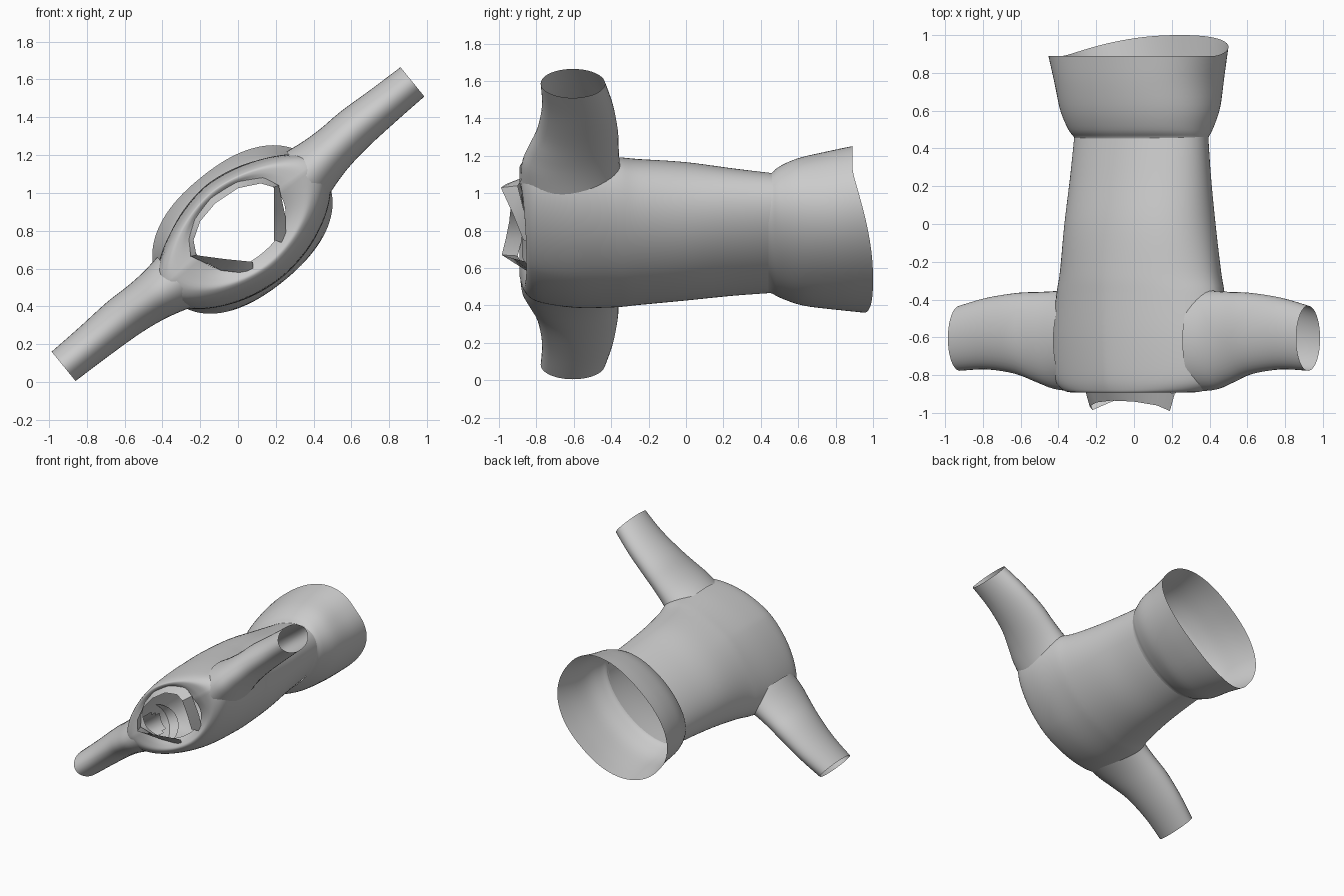
import bpy, bmesh, math
from mathutils import Vector

if "Cube" in bpy.data.objects:
    bpy.data.objects.remove(bpy.data.objects["Cube"])

# Garment axes: U runs along the sleeves, V through chest thickness, Y neck to hem
ANG = math.radians(39.2)
U = Vector((math.cos(ANG), 0, math.sin(ANG)))
V = Vector((-math.sin(ANG), 0, math.cos(ANG)))
Y = Vector((0, 1, 0))
CENTRE = Vector((0, 0, 0.835))


def pt(u, v, y):
    return CENTRE + U * u + V * v + Y * y


def spline(keys, steps):
    """Catmull-Rom through tuples of parameters."""
    out = []
    for i in range(len(keys) - 1):
        p0, p1 = keys[max(i - 1, 0)], keys[i]
        p2, p3 = keys[i + 1], keys[min(i + 2, len(keys) - 1)]
        for s in range(steps):
            t = s / steps
            out.append(tuple(0.5 * (2 * b + (c - a) * t + (2 * a - 5 * b + 4 * c - d) * t * t
                                    + (3 * b - a - 3 * c + d) * t ** 3)
                             for a, b, c, d in zip(p0, p1, p2, p3)))
    out.append(keys[-1])
    return out


def sup(t, n):
    c, s = math.cos(t), math.sin(t)
    return (math.copysign(abs(c) ** (2 / n), c), math.copysign(abs(s) ** (2 / n), s))


def strip_mesh(name, rows, closed=True, drop=None):
    """Skin a grid of points as one open cloth surface."""
    bm = bmesh.new()
    grid = [[bm.verts.new(p) for p in row] for row in rows]
    n = len(rows[0])
    for a, b in zip(grid, grid[1:]):
        for j in range(n if closed else n - 1):
            k = (j + 1) % n
            bm.faces.new((a[j], a[k], b[k], b[j]))
    if drop:
        bad = [f for f in bm.faces if drop(f.calc_center_median())]
        bmesh.ops.delete(bm, geom=bad, context='FACES')
    bmesh.ops.recalc_face_normals(bm, faces=bm.faces)
    me = bpy.data.meshes.new(name)
    bm.to_mesh(me)
    bm.free()
    ob = bpy.data.objects.new(name, me)
    bpy.context.collection.objects.link(ob)
    bpy.ops.object.select_all(action='DESELECT')
    ob.select_set(True)
    bpy.context.view_layer.objects.active = ob
    bpy.ops.object.shade_smooth_by_angle(angle=math.radians(40))
    return ob


def body_rows(keys, steps, sides=96, hem=0.0, neck=0.0):
    """keys: y, half width, depth offset, depth and squareness of +v side, then of -v side"""
    rings = spline(keys, steps)
    y0, y1 = keys[0][0], keys[-1][0]
    rows = []
    for i, (y, a, vc, bp, n_p, bn, n_n) in enumerate(rings):
        k = max(0, (y - y0) / (y1 - y0))
        kn = max(0, 1 - i / (3.5 * steps))
        row = []
        for j in range(sides):
            t = 2 * math.pi * j / sides
            up = math.sin(t) >= 0
            c, s = sup(t, n_p if up else n_n)
            low = max(0, -math.sin(t))
            row.append(pt(a * c, vc + (bp if up else bn) * s,
                          y + hem * k * low ** 1.2 + neck * kn * low))
        rows.append(row)
    return rows


def armhole(p):
    d = p - CENTRE
    u, v = d.dot(U), d.dot(V)
    return abs(u) > 0.42 and ((p.y + 0.6) / 0.2) ** 2 + ((v + 0.02) / 0.1) ** 2 < 1


# Torso from the dipped neckline down to the waist seam
strip_mesh("torso", body_rows([
    (-0.875, 0.27, 0.0, 0.19, 2.2, 0.20, 2.2),
    (-0.89, 0.36, -0.005, 0.215, 1.9, 0.235, 2.0),
    (-0.88, 0.47, -0.01, 0.235, 1.7, 0.265, 1.8),
    (-0.80, 0.55, -0.02, 0.265, 1.6, 0.295, 1.75),
    (-0.60, 0.56, -0.03, 0.29, 1.65, 0.325, 1.85),
    (-0.38, 0.53, -0.045, 0.31, 1.75, 0.32, 1.9),
    (-0.25, 0.495, -0.05, 0.315, 1.85, 0.315, 1.95),
    (0.0, 0.455, -0.05, 0.30, 2.0, 0.30, 2.0),
    (0.25, 0.43, -0.055, 0.265, 2.0, 0.265, 2.0),
    (0.46, 0.415, -0.06, 0.235, 2.0, 0.24, 2.0)], 5, neck=0.07), drop=armhole)

# Flared waist panel with a longer edge on one side
strip_mesh("waist_panel", body_rows([
    (0.44, 0.41, -0.06, 0.235, 2.0, 0.245, 2.0),
    (0.46, 0.415, -0.06, 0.24, 2.0, 0.25, 2.0),
    (0.50, 0.435, -0.055, 0.27, 2.1, 0.275, 2.1),
    (0.60, 0.47, -0.05, 0.31, 2.15, 0.32, 2.15),
    (0.75, 0.49, -0.045, 0.34, 2.25, 0.34, 2.25),
    (0.89, 0.52, -0.04, 0.355, 2.3, 0.345, 2.3)], 4, hem=0.11))

# Sleeves: u, y centre, half height, half depth, depth offset
SLEEVE = [(0.44, -0.615, 0.27, 0.165, -0.03), (0.55, -0.615, 0.26, 0.14, -0.02),
          (0.66, -0.60, 0.24, 0.125, -0.01), (0.80, -0.58, 0.215, 0.118, 0.0),
          (1.0, -0.58, 0.19, 0.107, 0.0), (1.19, -0.605, 0.172, 0.10, 0.0)]
for name, side in (("sleeve_right", 1), ("sleeve_left", -1)):
    rows = []
    for u, yc, hy, hv, vc in spline(SLEEVE, 4):
        rows.append([pt(side * u, vc + hv * math.sin(2 * math.pi * j / 40),
                        yc + hy * math.cos(2 * math.pi * j / 40)) for j in range(40)])
    strip_mesh(name, rows)

# Collar: raised inner edge folding out into two pointed flaps
inner = [(0.19, -0.87, 0.75), (0.19, -0.93, 0.9), (0.19, -0.99, 1.03), (0.12, -0.96, 1.05),
         (0.0, -0.94, 1.025), (-0.12, -0.935, 0.945), (-0.20, -0.945, 0.85),
         (-0.235, -0.965, 0.75), (-0.22, -0.985, 0.67), (-0.07, -0.92, 0.65), (0.08, -0.86, 0.635)]
outer = [(0.255, -0.82, 0.73), (0.25, -0.86, 0.88), (0.215, -0.90, 1.04), (0.13, -0.87, 1.085),
         (-0.01, -0.87, 1.06), (-0.15, -0.87, 0.975), (-0.23, -0.87, 0.865),
         (-0.26, -0.875, 0.76), (-0.25, -0.90, 0.665), (-0.09, -0.86, 0.59), (0.08, -0.82, 0.57)]
strip_mesh("collar", [inner, outer], closed=False)
